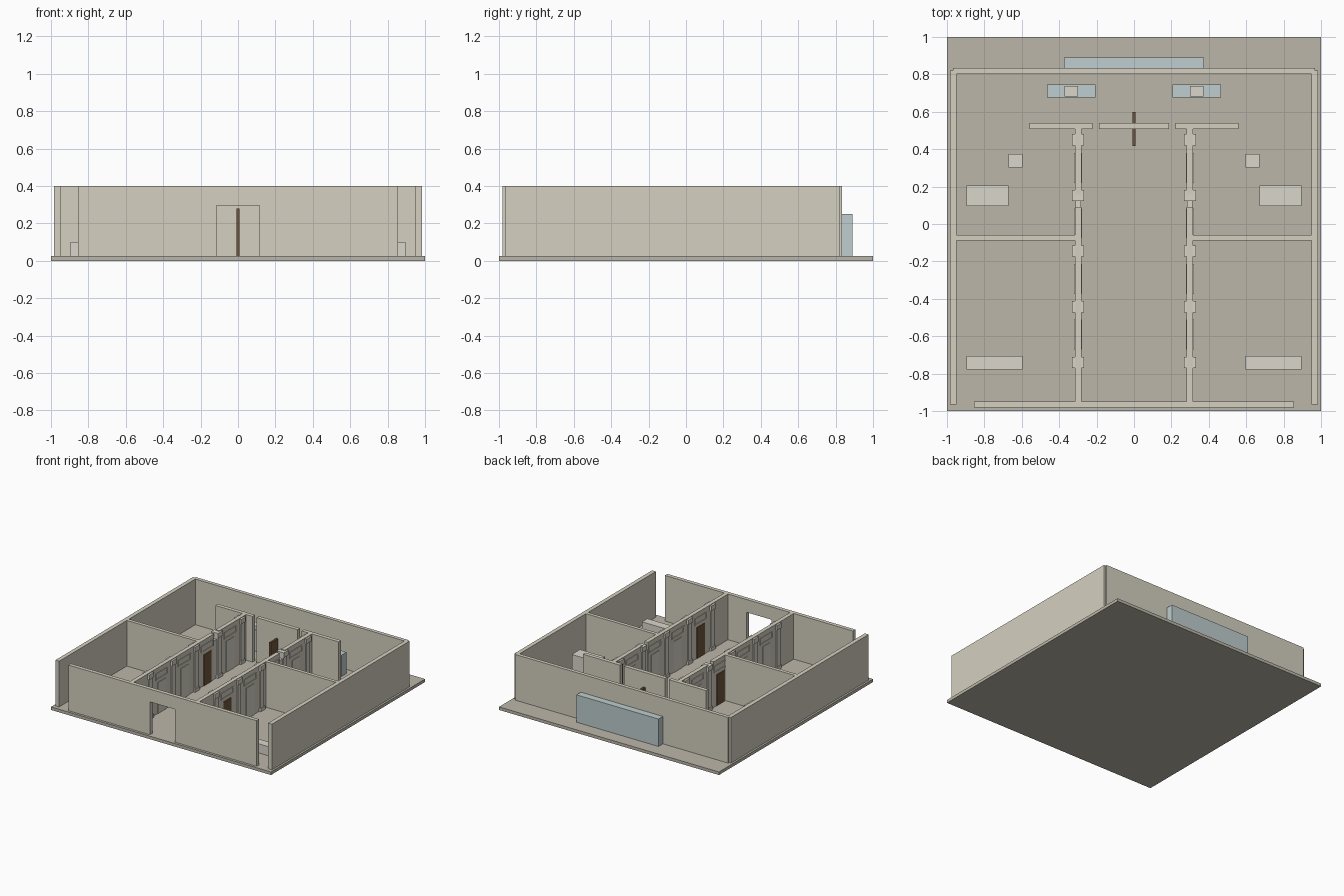
import bpy
import bmesh

if "Cube" in bpy.data.objects:
    bpy.data.objects.remove(bpy.data.objects["Cube"])


def material(name, rgb):
    m = bpy.data.materials.new(name)
    m.diffuse_color = (*rgb, 1)
    m.use_nodes = True
    m.node_tree.nodes["Principled BSDF"].inputs["Base Color"].default_value = m.diffuse_color
    return m


WALL = material("plaster", (0.66, 0.63, 0.53))
FLOOR = material("stone", (0.50, 0.47, 0.40))
LIGHT = material("pale_trim", (0.70, 0.68, 0.60))
BLUE = material("blue_counter", (0.52, 0.61, 0.62))
BROWN = material("wood", (0.16, 0.09, 0.045))
GROUND, TOP = 0.025, 0.40


def add_cuboid(bm, x, y, z):
    verts = bmesh.ops.create_cube(bm, size=1)["verts"]
    for v in verts:
        for i, span in enumerate((x, y, z)):
            v.co[i] = span[0] if v.co[i] < 0 else span[1]


def boxes(name, spans, mat):
    """One object made of several cuboids given as (x, y, z) ranges."""
    bm = bmesh.new()
    for s in spans:
        add_cuboid(bm, *s)
    me = bpy.data.meshes.new(name)
    bm.to_mesh(me)
    bm.free()
    me.materials.append(mat)
    ob = bpy.data.objects.new(name, me)
    bpy.context.collection.objects.link(ob)
    return ob


def pair(name, spans, mat):
    """Build on the left and mirror to the right."""
    boxes("left_" + name, spans, mat)
    boxes("right_" + name, [((-x[1], -x[0]), y, z) for x, y, z in spans], mat)


full = (GROUND, TOP)

# Floor slab
boxes("floor", [((-1, 1), (-1, 1), (0, GROUND))], FLOOR)

# Outer walls, front wall with doorway
pair("side_wall", [((-0.984, -0.95), (-0.965, 0.82), full)], WALL)
boxes("back_wall", [((-0.967, 0.967), (0.803, 0.833), full)], WALL)
fy = (-0.98, -0.948)
boxes("front_wall", [((-0.855, -0.115), fy, full),
                     ((0.115, 0.855), fy, full),
                     ((-0.115, 0.115), fy, (0.295, TOP))], WALL)

# Inner partitions
pair("cross_wall", [((-0.95, -0.315), (-0.087, -0.058), full)], WALL)
sy = (0.508, 0.54)
pair("screen_wall", [((-0.56, -0.223), sy, full)], WALL)
boxes("centre_screen_wall", [((-0.187, 0.187), sy, full)], WALL)
wx = (-0.315, -0.282)
pair("corridor_wall", [(wx, (0.158, 0.508), full),
                       (wx, (-0.948, 0.092), full)], WALL)
pair("gap_infill", [((-0.313, -0.284), (0.092, 0.158), (GROUND, 0.34))], LIGHT)

# Pilasters with base and capital along the corridor walls
for i, y in enumerate((0.45, 0.153, -0.145, -0.442, -0.74)):
    parts = []
    for hx, hy, z in ((0.032, 0.030, (GROUND, 0.05)),
                      (0.025, 0.022, (0.05, 0.355)),
                      (0.032, 0.030, (0.355, 0.395))):
        parts.append(((-0.2985 - hx, -0.2985 + hx), (y - hy, y + hy), z))
    pair(f"pilaster_{i}", parts, LIGHT)

# Bays between pilasters: framed transoms and door leaves
frame_x = (-0.320, -0.277)
for i, y in enumerate((0.30, 0.004, -0.294, -0.591)):
    a, b = y - 0.08, y + 0.08
    pair(f"transom_{i}", [(frame_x, (a, b), (0.305, 0.313)),
                          (frame_x, (a, b), (0.352, 0.360)),
                          (frame_x, (a, a + 0.008), (0.313, 0.352)),
                          (frame_x, (b - 0.008, b), (0.313, 0.352))], LIGHT)
    leaf = ((-0.319, -0.278), (y - 0.05, y + 0.05), (GROUND, 0.28))
    left_mat = BROWN if i == 1 else LIGHT
    right_mat = BROWN if i == 3 else LIGHT
    boxes(f"left_door_{i}", [leaf], left_mat)
    boxes(f"right_door_{i}", [((0.278, 0.319), leaf[1], leaf[2])], right_mat)

# Door leaf crossing the centre screen
boxes("centre_door", [((-0.008, 0.008), (0.417, 0.60), (GROUND, 0.28))], BROWN)

# Furniture
pair("desk", [((-0.895, -0.67), (0.097, 0.205), (GROUND, 0.18))], LIGHT)
pair("stool", [((-0.67, -0.597), (0.303, 0.375), (GROUND, 0.10))], LIGHT)
pair("bench", [((-0.895, -0.597), (-0.777, -0.707), (GROUND, 0.10))], LIGHT)
pair("counter", [((-0.465, -0.207), (0.677, 0.745), (GROUND, 0.20))], BLUE)
pair("counter_box", [((-0.372, -0.300), (0.682, 0.738), (0.20, 0.23))], LIGHT)

# Panel outside the back wall
boxes("rear_panel", [((-0.373, 0.373), (0.833, 0.89), (GROUND, 0.25))], BLUE)
